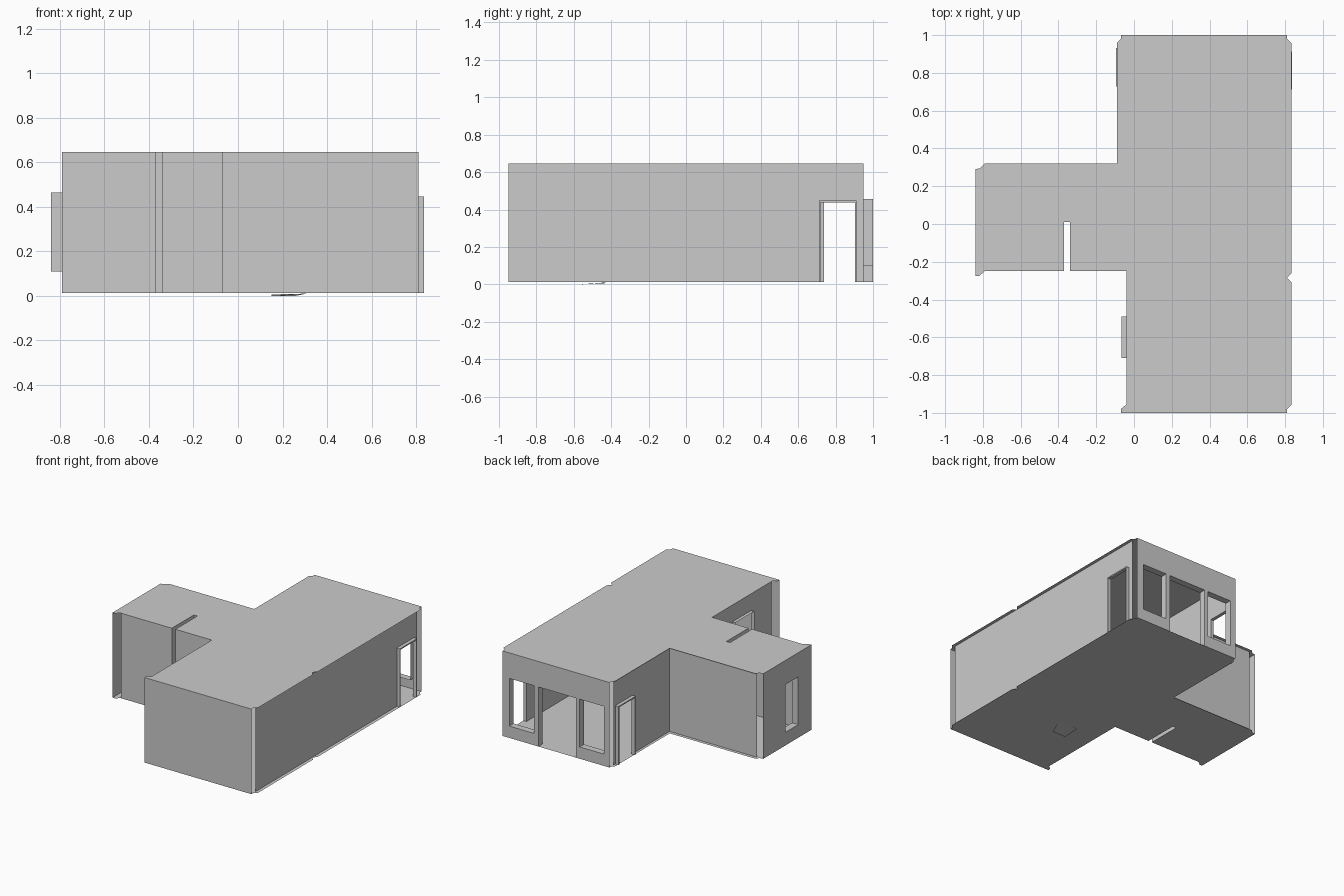
import bpy, bmesh
from mathutils import Vector

if "Cube" in bpy.data.objects:
    bpy.data.objects.remove(bpy.data.objects["Cube"])

FLOOR, ROOF = 0.012, 0.645


def finish(name, bm, tidy=True):
    bmesh.ops.remove_doubles(bm, verts=bm.verts, dist=1e-4)
    if tidy:
        bmesh.ops.dissolve_limit(bm, angle_limit=0.01, verts=bm.verts, edges=bm.edges)
    me = bpy.data.meshes.new(name)
    bm.to_mesh(me)
    bm.free()
    ob = bpy.data.objects.new(name, me)
    bpy.context.collection.objects.link(ob)
    return ob


def face(bm, pts):
    bm.faces.new([bm.verts.new(p) for p in pts])


def wall(name, axis, pos, a, b, openings=(), depth=0.0, trim=0.0):
    """Single-sheet wall at axis=pos running a..b; openings (u0,u1,z0,z1) get a
    lining that runs 'depth' along the axis, and optionally a flat trim rim."""
    def P(u, z, d=0.0):
        return Vector((pos + d, u, z)) if axis == 'x' else Vector((u, pos + d, z))

    bm = bmesh.new()
    us = sorted({a, b, *[v for o in openings for v in o[:2]]})
    zs = sorted({FLOOR, ROOF, *[v for o in openings for v in o[2:]]})
    for u0, u1 in zip(us, us[1:]):
        for z0, z1 in zip(zs, zs[1:]):
            uc, zc = (u0 + u1) / 2, (z0 + z1) / 2
            if any(o[0] < uc < o[1] and o[2] < zc < o[3] for o in openings):
                continue
            face(bm, [P(u0, z0), P(u1, z0), P(u1, z1), P(u0, z1)])
    finish(name, bm)

    for i, (u0, u1, z0, z1) in enumerate(openings):
        bm = bmesh.new()
        door = z0 <= FLOOR
        path = [(u0, z0), (u0, z1), (u1, z1), (u1, z0)]
        rim = [(u0 - trim, z0), (u0 - trim, z1 + trim), (u1 + trim, z1 + trim), (u1 + trim, z0)]
        n = 3 if door else 4
        for k in range(n):
            p, q = path[k], path[(k + 1) % 4]
            face(bm, [P(*p), P(*q), P(*q, depth), P(*p, depth)])
            if trim:
                r, s = rim[k], rim[(k + 1) % 4]
                face(bm, [P(*p, depth), P(*q, depth), P(*s, depth), P(*r, depth)])
                face(bm, [P(*r), P(*s), P(*s, depth), P(*r, depth)])
        finish(f"{name}_{'door' if door else 'window'}_lining_{i + 1}", bm)


# Floor and ceiling share one outline, with corner notches and the partition slot
outline = [(-0.07, -1), (0.81, -1), (0.81, -0.98), (0.835, -0.955),
           (0.835, -0.31), (0.81, -0.285), (0.835, -0.26),
           (0.835, 0.955), (0.81, 0.98), (0.81, 1),
           (-0.07, 1), (-0.07, 0.98), (-0.09, 0.96), (-0.09, 0.32),
           (-0.79, 0.32), (-0.815, 0.295), (-0.84, 0.29),
           (-0.84, -0.275), (-0.82, -0.275), (-0.79, -0.25),
           (-0.37, -0.25), (-0.37, 0.01), (-0.34, 0.01), (-0.34, -0.25),
           (-0.04, -0.25), (-0.04, -0.955), (-0.07, -0.98)]
for name, z in (("floor", FLOOR), ("ceiling", ROOF)):
    bm = bmesh.new()
    face(bm, [(x, y, z) for x, y in outline])
    finish(name, bm, tidy=False)

# Long room walls
wall("front_wall", 'y', -1.0, -0.07, 0.81)
wall("back_wall", 'y', 1.0, -0.07, 0.81,
     [(0.55, 0.755, 0.10, 0.455), (0.205, 0.515, FLOOR, 0.455), (-0.025, 0.175, 0.10, 0.455)],
     depth=-0.05)
wall("right_wall", 'x', 0.81, -0.95, 0.95, [(0.72, 0.903, FLOOR, 0.438)], 0.026, 0.009)
wall("left_back_wall", 'x', -0.07, 0.295, 0.95, [(0.738, 0.922, FLOOR, 0.438)], -0.026, 0.009)
wall("left_front_wall", 'x', -0.04, -0.95, -0.25, [(-0.71, -0.49, 0.11, 0.52)], -0.025)

# Side wing walls
wall("wing_back_wall", 'y', 0.295, -0.79, -0.07)
wall("wing_end_wall", 'x', -0.84, -0.275, 0.295, [(-0.12, 0.03, 0.11, 0.465)], 0.05)
wall("wing_front_wall_outer", 'y', -0.25, -0.79, -0.37)
wall("wing_front_wall_inner", 'y', -0.25, -0.34, -0.04)

# Hollow partition inside the wing
wall("partition_outer", 'x', -0.37, -0.25, 0.01)
wall("partition_inner", 'x', -0.34, -0.25, 0.01)
wall("partition_end", 'y', 0.01, -0.37, -0.34)

# Thin slanted plate just poking through the floor
bm = bmesh.new()
face(bm, [(0.15, -0.56, 0.0), (0.26, -0.56, 0.0), (0.31, -0.43, FLOOR - 0.002), (0.15, -0.43, 0.006)])
finish("floor_plate", bm, tidy=False)
